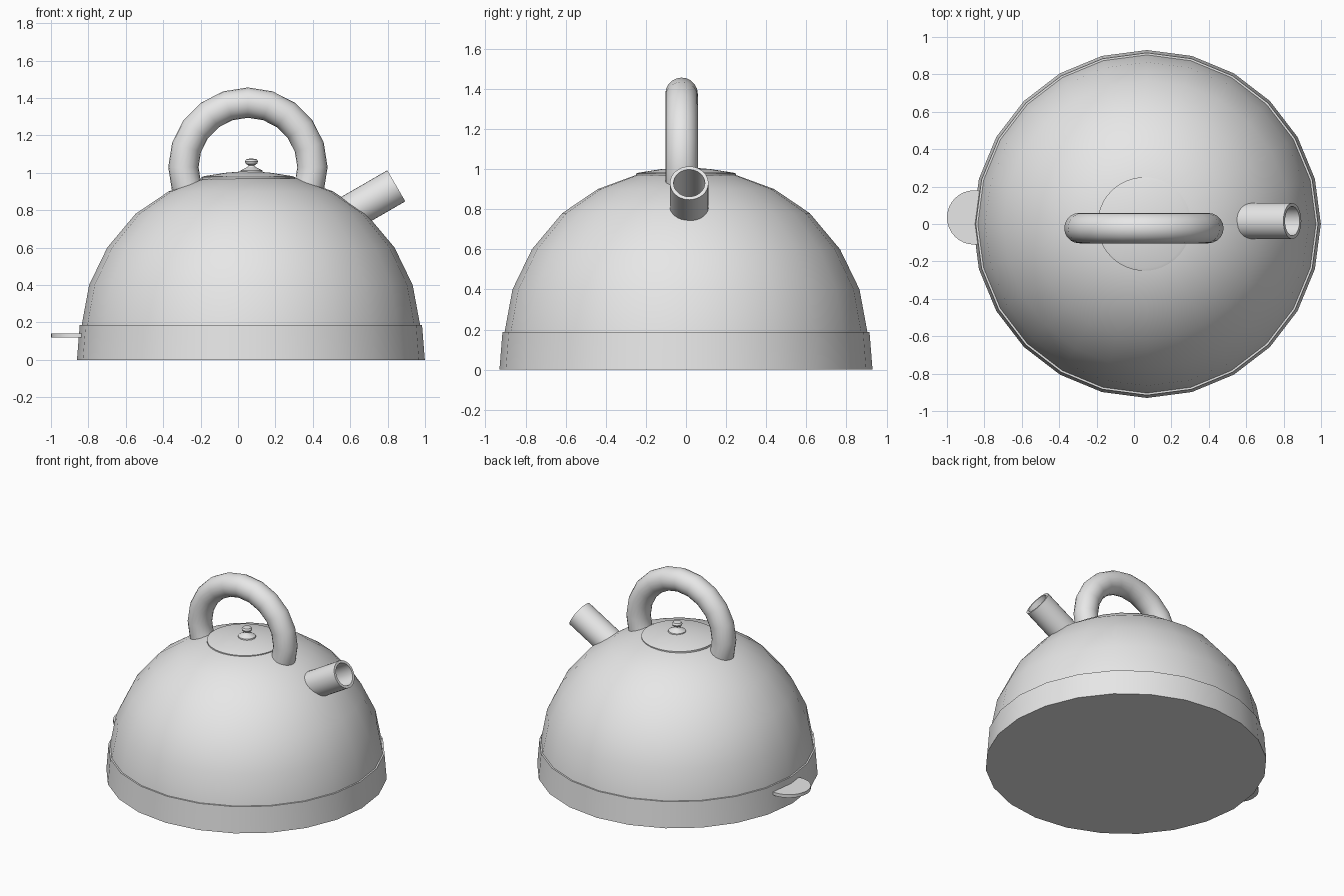
import bpy, bmesh, math
from mathutils import Matrix, Vector

if "Cube" in bpy.data.objects:
    bpy.data.objects.remove(bpy.data.objects["Cube"])

steel = bpy.data.materials.new("grey metal")
steel.diffuse_color = (0.8, 0.8, 0.8, 1)
steel.use_nodes = True
steel.node_tree.nodes["Principled BSDF"].inputs["Base Color"].default_value = steel.diffuse_color


def finish(name, bm, angle=30):
    bmesh.ops.recalc_face_normals(bm, faces=bm.faces)
    mesh = bpy.data.meshes.new(name)
    bm.to_mesh(mesh)
    bm.free()
    mesh.materials.append(steel)
    obj = bpy.data.objects.new(name, mesh)
    bpy.context.collection.objects.link(obj)
    bpy.ops.object.select_all(action='DESELECT')
    obj.select_set(True)
    bpy.context.view_layer.objects.active = obj
    bpy.ops.object.shade_smooth_by_angle(angle=math.radians(angle))
    return obj


def bridge(bm, a, b):
    n = len(a)
    for i in range(n):
        j = (i + 1) % n
        quad = list(dict.fromkeys((a[i], a[j], b[j], b[i])))
        if len(quad) > 2:
            bm.faces.new(quad)


def lathe(name, profile, sides, matrix):
    """Revolve (radius, height) points about the local z axis."""
    bm = bmesh.new()
    rings = []
    for r, z in profile:
        if r == 0:
            rings.append([bm.verts.new((0, 0, z))] * sides)
        else:
            rings.append([bm.verts.new((r * math.cos(t), r * math.sin(t), z))
                          for t in (2 * math.pi * i / sides for i in range(sides))])
    for a, b in zip(rings, rings[1:]):
        bridge(bm, a, b)
    bm.transform(matrix)
    return finish(name, bm)


def at(x, y, z=0):
    return Matrix.Translation((x, y, z))


# Flared base band with a small step at its top
lathe("base_band", [(0, 0), (0.93, 0), (0.915, 0.187), (0.9, 0.187)], 24, at(0.069, 0))

# Domed body
lathe("body", [(0.905, 0.18), (0.903, 0.195), (0.865, 0.4), (0.768, 0.6), (0.617, 0.78),
               (0.44, 0.9), (0.25, 0.97), (0, 0.98)], 24, at(0.069, 0))

# Lid
lathe("lid", [(0.25, 0.96), (0.25, 0.977), (0.235, 0.982), (0.12, 1.0), (0, 1.01)],
      48, at(0.055, 0))

# Lid knob
lathe("lid_knob", [(0.06, 1.003), (0.058, 1.012), (0.022, 1.03), (0.016, 1.04),
                   (0.03, 1.048), (0.035, 1.06), (0.028, 1.072), (0, 1.077)],
      20, at(0.072, 0))

# Hollow slanted spout
lathe("spout", [(0, 0), (0.096, 0), (0.096, 0.4), (0.078, 0.4), (0.078, 0.02), (0, 0.02)],
      32, at(0.5, 0.016, 0.73) @ Matrix.Rotation(math.radians(60), 4, 'Y'))

# Small tab at the base
lathe("side_tab", [(0, 0.118), (0.145, 0.118), (0.145, 0.141), (0, 0.141)],
      32, at(-0.855, 0.035))

# Arched handle, ends sunk into the body
bm = bmesh.new()
previous = None
for step in range(-2, 13):
    t = math.radians(18 * step)
    out = Vector((math.cos(t), 0, math.sin(t)))
    centre = Vector((0.053, -0.022, 1.03)) + out * 0.345
    ring = []
    for i in range(20):
        u = 2 * math.pi * i / 20
        ring.append(bm.verts.new(centre + out * 0.081 * math.cos(u)
                                 + Vector((0, 0.081 * math.sin(u), 0))))
    if previous:
        bridge(bm, previous, ring)
    else:
        bm.faces.new(ring)
    previous = ring
bm.faces.new(previous)
finish("handle", bm)
